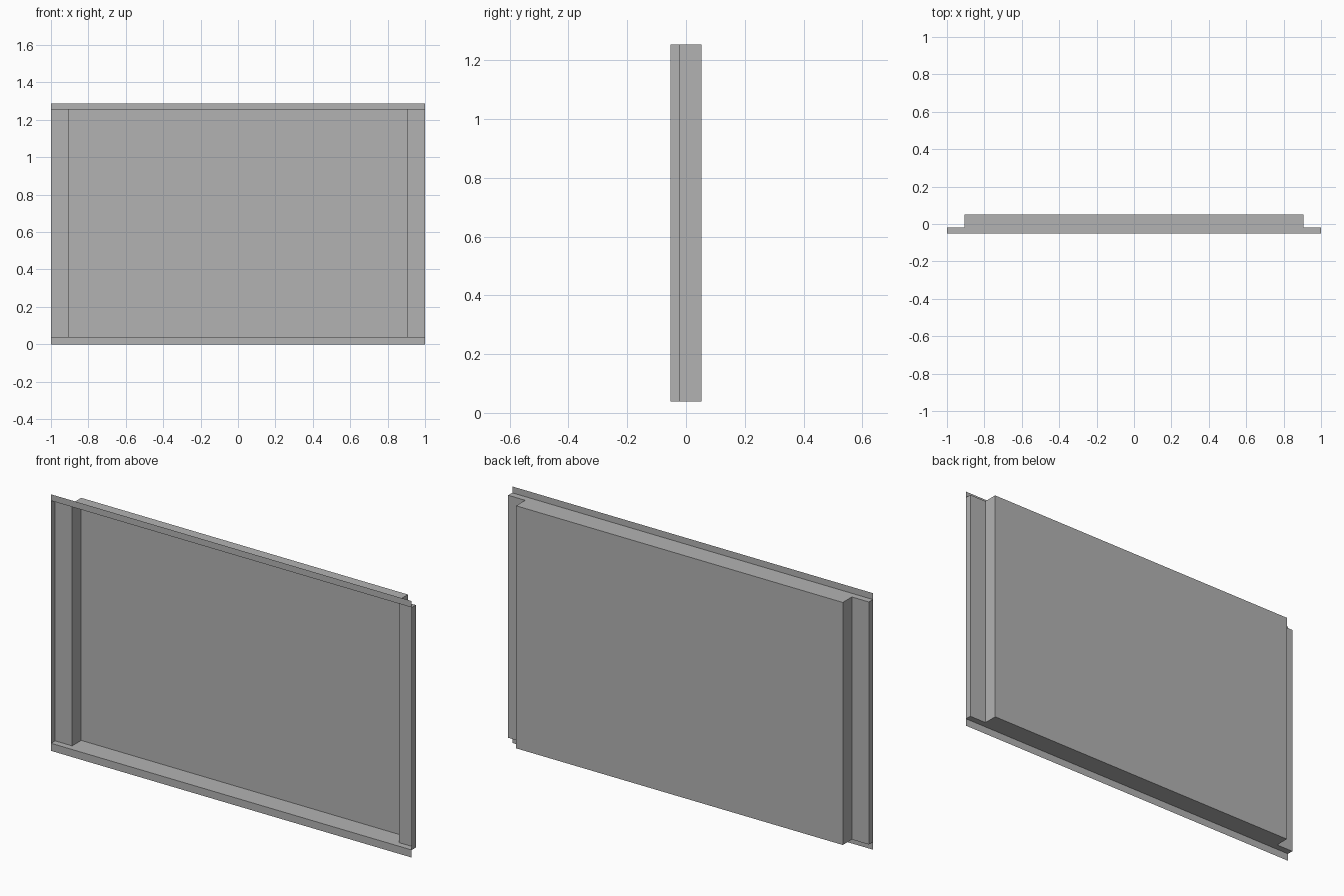
import bpy

if "Cube" in bpy.data.objects:
    bpy.data.objects.remove(bpy.data.objects["Cube"], do_unlink=True)

metal = bpy.data.materials.new("grey sheet metal")
metal.use_nodes = True
colour = (0.45, 0.45, 0.45, 1)
metal.diffuse_color = colour
metal.node_tree.nodes["Principled BSDF"].inputs["Base Color"].default_value = colour

# Main dimensions
HALF_W, PAN_W = 1.0, 0.906
FRONT, STEP, BACK = -0.052, -0.02, 0.052
LOW, HIGH, TOP = 0.038, 1.254, 1.286


def sheet(name, verts, faces):
    mesh = bpy.data.meshes.new(name)
    mesh.from_pydata(verts, [], faces)
    mesh.materials.append(metal)
    obj = bpy.data.objects.new(name, mesh)
    bpy.context.collection.objects.link(obj)
    return obj


# Stepped plan outline, open at the front
half = [(HALF_W, FRONT), (HALF_W, STEP), (PAN_W, STEP), (PAN_W, BACK)]
outline = half + [(-x, y) for x, y in reversed(half)]
n = len(outline)

# Folded back panel with stepped sides
verts = [(x, y, z) for z in (LOW, HIGH) for x, y in outline]
sheet("folded_panel", verts,
      [(i + 1, i, i + n, i + 1 + n) for i in range(n - 1)])

# End plates and the upright lips along their front edges
for name, z, lip_z in (("bottom", LOW, 0), ("top", HIGH, TOP)):
    order = outline if z == HIGH else outline[::-1]
    sheet(name + "_plate", [(x, y, z) for x, y in order], [tuple(range(n))])
    lo, hi = sorted((z, lip_z))
    sheet(name + "_lip",
          [(-HALF_W, FRONT, lo), (HALF_W, FRONT, lo),
           (HALF_W, FRONT, hi), (-HALF_W, FRONT, hi)], [(0, 1, 2, 3)])
